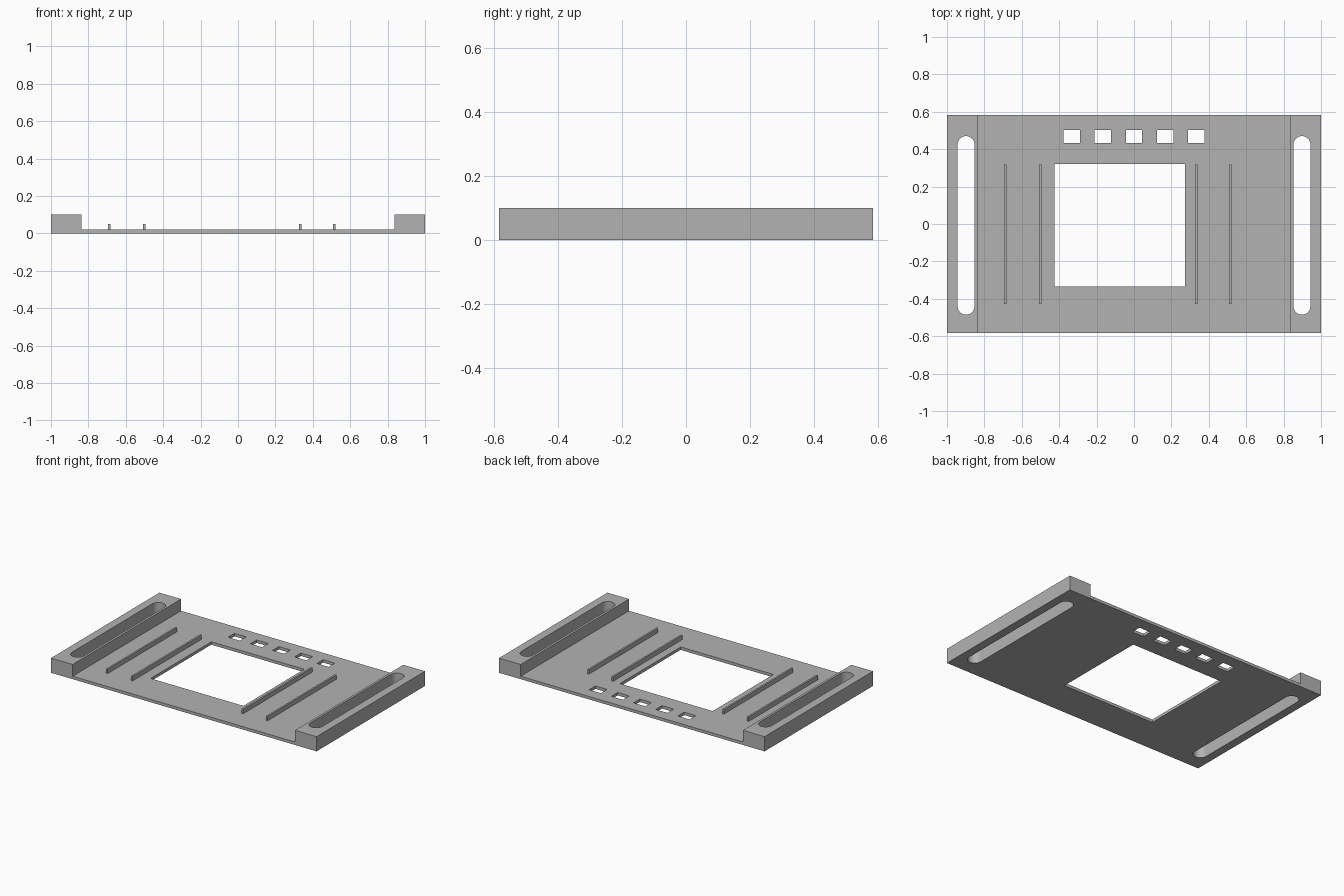
import bpy
import bmesh
from math import pi, sin, cos, radians

cube = bpy.data.objects.get("Cube")
if cube:
    bpy.data.objects.remove(cube, do_unlink=True)

grey = bpy.data.materials.new("plain grey")
grey.use_nodes = True
grey.diffuse_color = (0.45, 0.45, 0.45, 1)
grey.node_tree.nodes["Principled BSDF"].inputs["Base Color"].default_value = grey.diffuse_color

HALF_DEPTH = 0.583   # half size in y
RAIL_INNER = 0.837   # x where the raised rails begin
PLATE_TOP = 0.02
RAIL_TOP = 0.10
FIN_TOP = 0.05


def rect(x0, x1, y0, y1):
    return [(x0, y0), (x1, y0), (x1, y1), (x0, y1)]


def slot(cx, radius, y0, y1, steps=16):
    """Outline of a long hole with round ends."""
    pts = []
    for cy, start in ((y1 - radius, 0), (y0 + radius, pi)):
        for i in range(steps + 1):
            a = start + pi * i / steps
            pts.append((cx + radius * cos(a), cy + radius * sin(a)))
    return pts


def slab(name, outlines, z0, z1):
    """Extrude a flat outline; the outlines after the first become holes."""
    curve = bpy.data.curves.new(name + "_outline", "CURVE")
    curve.dimensions = "2D"
    curve.fill_mode = "BOTH"
    curve.extrude = (z1 - z0) / 2
    for pts in outlines:
        spline = curve.splines.new("POLY")
        spline.points.add(len(pts) - 1)
        for point, (x, y) in zip(spline.points, pts):
            point.co = (x, y, 0, 1)
        spline.use_cyclic_u = True
    helper = bpy.data.objects.new(name + "_outline", curve)
    bpy.context.collection.objects.link(helper)
    graph = bpy.context.evaluated_depsgraph_get()
    mesh = bpy.data.meshes.new_from_object(helper.evaluated_get(graph))
    bpy.data.objects.remove(helper, do_unlink=True)
    bpy.data.curves.remove(curve)

    # Weld the caps to the walls and place the slab at its height
    bm = bmesh.new()
    bm.from_mesh(mesh)
    bmesh.ops.remove_doubles(bm, verts=bm.verts, dist=0.0001)
    bmesh.ops.translate(bm, verts=bm.verts, vec=(0, 0, (z0 + z1) / 2))
    bmesh.ops.recalc_face_normals(bm, faces=bm.faces)
    for face in bm.faces:
        face.smooth = False
        face.material_index = 0
    bm.to_mesh(mesh)
    bm.free()
    mesh.name = name
    mesh.materials.clear()
    mesh.materials.append(grey)
    obj = bpy.data.objects.new(name, mesh)
    bpy.context.collection.objects.link(obj)
    return obj


# Thin base plate with a large window and a row of five small holes
holes = [rect(-0.425, 0.274, -0.333, 0.32)]
for i in range(-2, 3):
    cx = i * 0.167
    holes.append(rect(cx - 0.044, cx + 0.044, 0.434, 0.502))
slab("base_plate",
     [rect(-RAIL_INNER, RAIL_INNER, -HALF_DEPTH, HALF_DEPTH)] + holes,
     0, PLATE_TOP)

# Raised side rails, each with a long slot right through
for side, name in ((1, "left_rail"), (-1, "right_rail")):
    x0, x1 = sorted((side * RAIL_INNER, side))
    rail = slab(name,
                [rect(x0, x1, -HALF_DEPTH, HALF_DEPTH),
                 slot(side * 0.898, 0.045, -0.485, 0.47)],
                0, RAIL_TOP)
    bpy.ops.object.select_all(action="DESELECT")
    rail.select_set(True)
    bpy.context.view_layer.objects.active = rail
    bpy.ops.object.shade_smooth_by_angle(angle=radians(30))

# Four thin upright fins
fins = {"right_outer_fin": -0.688, "right_inner_fin": -0.501,
        "left_inner_fin": 0.333, "left_outer_fin": 0.515}
for name, x in fins.items():
    slab(name, [rect(x - 0.006, x + 0.006, -0.428, 0.317)], PLATE_TOP, FIN_TOP)
